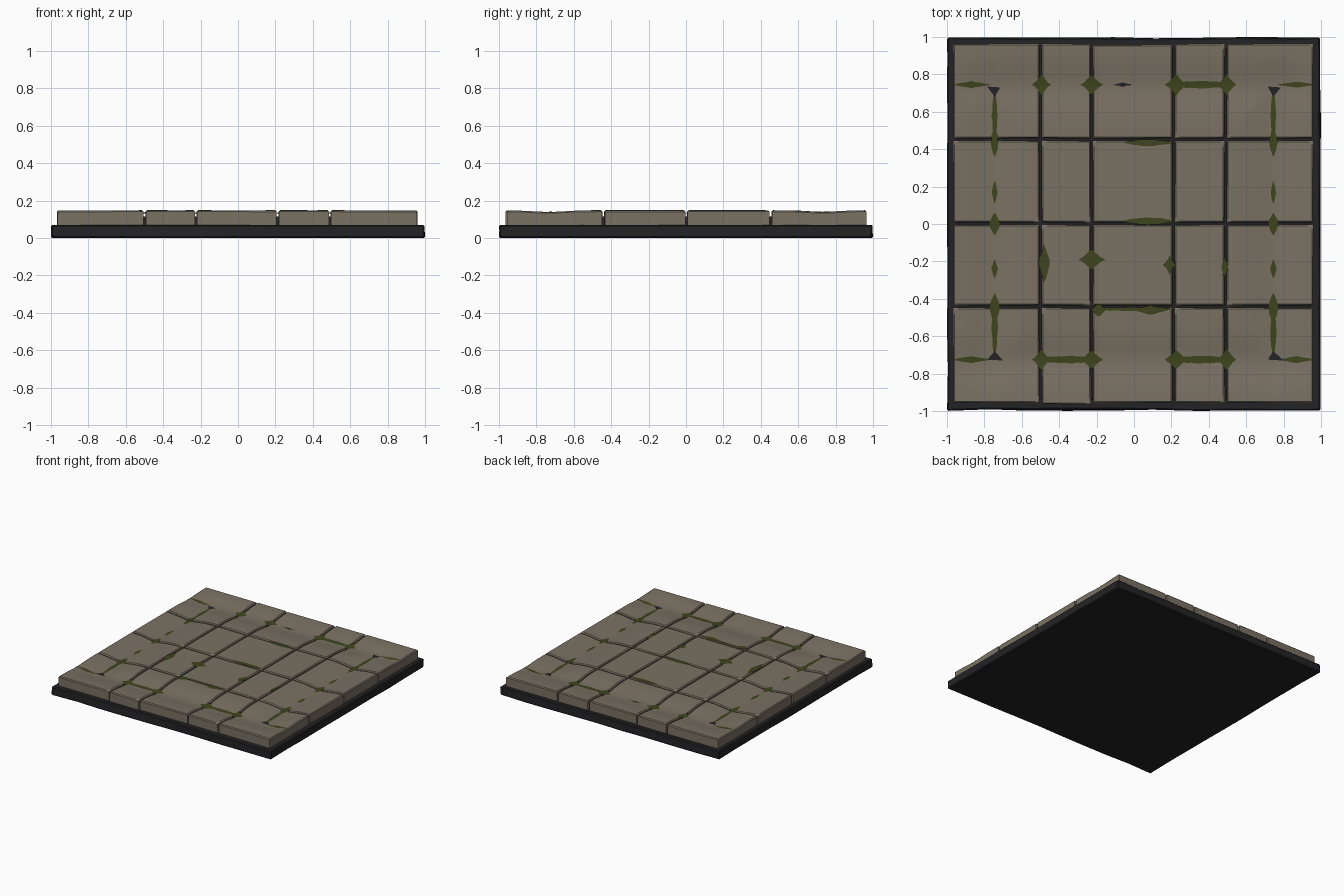
import bpy, bmesh, math, random
from math import exp

if "Cube" in bpy.data.objects:
    bpy.data.objects.remove(bpy.data.objects["Cube"])

random.seed(4)


def material(name, rgb):
    m = bpy.data.materials.new(name)
    m.diffuse_color = (*rgb, 1)
    m.use_nodes = True
    m.node_tree.nodes["Principled BSDF"].inputs["Base Color"].default_value = m.diffuse_color
    return m


STONE = material("warm_grey_stone", (0.195, 0.165, 0.125))
DARK = material("dark_grout", (0.017, 0.017, 0.019))
MOSS = material("moss_green", (0.048, 0.058, 0.013))


def finish(name, bm, mat):
    bmesh.ops.recalc_face_normals(bm, faces=bm.faces)
    me = bpy.data.meshes.new(name)
    bm.to_mesh(me)
    bm.free()
    me.materials.append(mat)
    ob = bpy.data.objects.new(name, me)
    bpy.context.collection.objects.link(ob)
    return ob


def smooth(ob):
    bpy.ops.object.select_all(action='DESELECT')
    ob.select_set(True)
    bpy.context.view_layer.objects.active = ob
    bpy.ops.object.shade_smooth_by_angle()


def height(x, y):
    """Worn paving surface: shallow hollows on a ring near the border."""
    rim_y = 1 / (1 + exp((abs(y) - 0.84) / 0.03))
    rim_x = 1 / (1 + exp((abs(x) - 0.9) / 0.03))
    a = exp(-((abs(x) - 0.75) / 0.11) ** 2) * rim_y
    b = exp(-((abs(y) - 0.73) / 0.11) ** 2) * (0.3 + 0.7 * rim_x)
    return 0.148 - 0.02 * max(a, b) - 0.004 * a * b


# base slab with slightly uneven rim
bm = bmesh.new()
bmesh.ops.create_cube(bm, size=1)
bmesh.ops.scale(bm, vec=(1.994, 1.99, 0.07), verts=bm.verts)
bmesh.ops.translate(bm, vec=(0, 0, 0.035), verts=bm.verts)
bmesh.ops.subdivide_edges(bm, edges=[e for e in bm.edges if e.calc_length() > 1],
                          cuts=8, use_grid_fill=True)
for v in bm.verts:
    if abs(v.co.x) > 0.99:
        v.co.x += random.uniform(-0.004, 0.003)
    if abs(v.co.y) > 0.99:
        v.co.y += random.uniform(-0.005, 0.005)
base = finish("base_slab", bm, DARK)
bev = base.modifiers.new("bevel", 'BEVEL')
bev.width, bev.segments, bev.limit_method, bev.angle_limit = 0.007, 1, 'ANGLE', 0.9

# grout bed filling the joints below the tile tops
bm = bmesh.new()
bmesh.ops.create_cube(bm, size=1)
bmesh.ops.scale(bm, vec=(1.88, 1.88, 0.045), verts=bm.verts)
bmesh.ops.translate(bm, vec=(0, 0, 0.0915), verts=bm.verts)
finish("grout_bed", bm, DARK)


# paving tiles
def tile(x0, x1, y0, y1, name):
    g = 0.006
    c = 0.007                              # chamfer width
    jit = [random.uniform(-0.004, 0.004) for _ in range(4)]
    x0, x1, y0, y1 = x0 + g, x1 - g, y0 + g, y1 - g
    nx, ny = round((x1 - x0) / 0.04), round((y1 - y0) / 0.04)
    xs = [x0] + [x0 + c + (x1 - x0 - 2 * c) * i / nx for i in range(nx + 1)] + [x1]
    ys = [y0] + [y0 + c + (y1 - y0 - 2 * c) * i / ny for i in range(ny + 1)] + [y1]
    bm = bmesh.new()
    grid = []
    for i, x in enumerate(xs):
        row = []
        for j, y in enumerate(ys):
            edge = i in (0, len(xs) - 1) or j in (0, len(ys) - 1)
            z = height(x, y) - (0.007 if edge else 0)
            u, w = (x - x0) / (x1 - x0), (y - y0) / (y1 - y0)
            dx = (jit[0] * (w - 0.5)) if edge else 0
            dy = (jit[1] * (u - 0.5)) if edge else 0
            z += jit[2] * 0.35 * (u - 0.5) + jit[3] * 0.35 * (w - 0.5)
            row.append(bm.verts.new((x + dx, y + dy, z)))
        grid.append(row)
    for i in range(len(xs) - 1):
        for j in range(len(ys) - 1):
            bm.faces.new((grid[i][j], grid[i + 1][j], grid[i + 1][j + 1], grid[i][j + 1]))
    rim = [e for e in bm.edges if e.is_boundary]
    ext = bmesh.ops.extrude_edge_only(bm, edges=rim)["geom"]
    for v in (k for k in ext if isinstance(k, bmesh.types.BMVert)):
        v.co.z = 0.069
    bmesh.ops.contextual_create(bm, geom=[e for e in bm.edges if e.is_boundary])
    smooth(finish(name, bm, STONE))


COLS = [-0.972, -0.5, -0.226, 0.212, 0.49, 0.964]
ROWS = [-0.962, -0.442, 0.002, 0.452, 0.97]
for i in range(5):
    for j in range(4):
        y0 = ROWS[j] - (0.008 if (j == 0 and i == 1) else 0)
        y1 = ROWS[j + 1] - (0.006 if (j == 3 and i == 2) else 0)
        tile(COLS[i], COLS[i + 1], y0, y1, f"paving_tile_{i}_{j}")


# moss and dirt patches: thin spindles lying on the surface
def patch(bm, cx, cy, half_len, half_w, along_y, power=1.4):
    n = max(6, round(half_len / 0.012))
    rows = []
    for k in range(n + 1):
        t = -1 + 2 * k / n
        w = half_w * (1 - abs(t)) ** power * random.uniform(0.85, 1.15) + 0.0015
        row = []
        for s in (-1, -0.5, 0, 0.5, 1):
            p, q = t * half_len, s * w
            x, y = (cx + q, cy + p) if along_y else (cx + p, cy + q)
            x, y = max(-0.96, min(0.955, x)), max(-0.955, min(0.96, y))
            row.append(bm.verts.new((x, y, height(x, y) + 0.0025)))
        rows.append(row)
    for a, b in zip(rows, rows[1:]):
        for m in range(4):
            f = bm.faces.new((a[m], a[m + 1], b[m + 1], b[m]))
            f.normal_update()
            if f.normal.z < 0:
                f.normal_flip()


def patches(name, mat, jobs):
    bm = bmesh.new()
    for job in jobs:
        patch(bm, *job)
    me = bpy.data.meshes.new(name)
    bm.to_mesh(me)
    bm.free()
    me.materials.append(mat)
    bpy.context.collection.objects.link(bpy.data.objects.new(name, me))


jobs = []
for s in (-1, 1):
    x = 0.745 * s
    # streaks down both sides
    for y, l, w in ((0.58, 0.15, 0.014), (0.44, 0.08, 0.022), (0.17, 0.06, 0.013),
                    (0, 0.06, 0.028), (-0.24, 0.05, 0.015), (-0.56, 0.17, 0.016),
                    (-0.45, 0.08, 0.028)):
        jobs.append((x, y, l, w, True, 0.8))
    for y in (0.745, -0.725):
        jobs.append((0.87 * s, y, 0.1, 0.016, False, 1))
        jobs.append((0.495 * s, y, 0.05, 0.055, False))
        jobs.append((0.225 * s, y, 0.06, 0.055, False))
        if s == 1 or y < 0:
            jobs.append((0.355 * s, y, 0.17, 0.018, False, 0.3))
# growth along the inner joints
jobs += [(-0.48, -0.21, 0.1, 0.028, True, 0.8), (-0.225, -0.19, 0.07, 0.06, False),
         (0.19, -0.22, 0.05, 0.03, True), (0.485, -0.23, 0.05, 0.018, True, 0.8),
         (0.08, 0.435, 0.13, 0.018, False, 0.7), (0.08, 0.015, 0.14, 0.02, False, 0.7),
         (0.09, -0.46, 0.09, 0.025, False, 1), (-0.19, -0.46, 0.04, 0.035, False, 1),
         (0, -0.455, 0.2, 0.009, False, 0.3)]
patches("moss_patches", MOSS, jobs)

# bare dark spots at the ring corners
dark = []
bm = bmesh.new()
for s in (-1, 1):
    for y, shift in ((0.71, 0.01), (-0.71, 0.0)):
        c = [(0.75 * s - 0.035, y + 0.025 * (1 if y > 0 else -1) * (1 if y > 0 else 0.6)),
             (0.75 * s + 0.035, y + 0.02 * (1 if y > 0 else -1)),
             (0.745 * s, y - 0.03 * (1 if y > 0 else -1))]
        if y < 0:
            c[1] = (0.75 * s + 0.05, y - 0.02)
        vs = [bm.verts.new((px, py, height(px, py) + 0.0045)) for px, py in c]
        f = bm.faces.new(vs)
        f.normal_update()
        if f.normal.z < 0:
            f.normal_flip()
for px, l in ((-0.06, 0.05), (0.28, 0.025)):
    patch(bm, px, 0.745, l, 0.01, False)
me = bpy.data.meshes.new("dark_spots")
bm.to_mesh(me)
bm.free()
me.materials.append(DARK)
bpy.context.collection.objects.link(bpy.data.objects.new("dark_spots", me))
